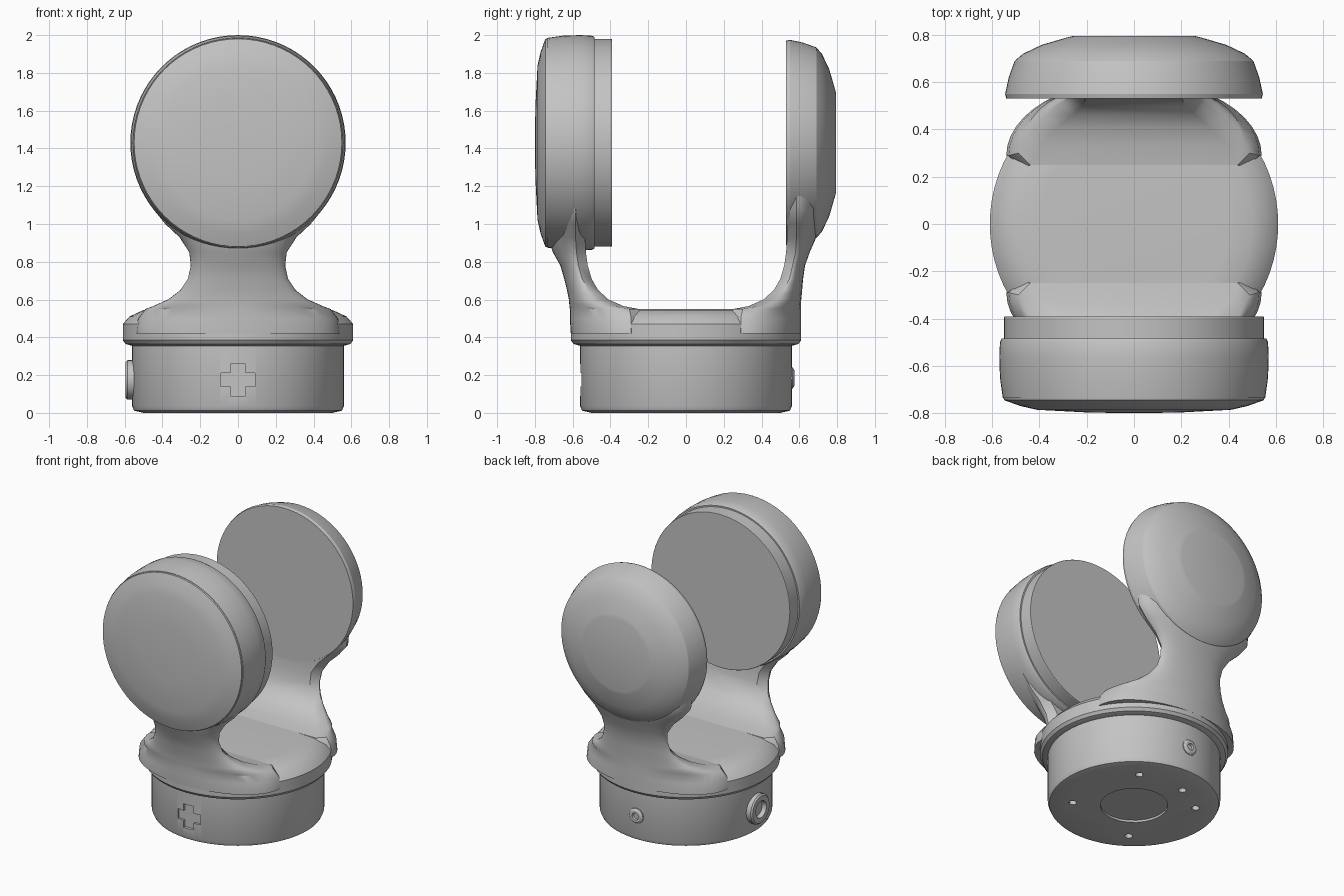
import bpy
import bmesh
from math import sin, cos, pi, radians
from mathutils import Matrix, Vector

if "Cube" in bpy.data.objects:
    bpy.data.objects.remove(bpy.data.objects["Cube"], do_unlink=True)

grey = bpy.data.materials.new("cast_grey")
grey.use_nodes = True
grey.diffuse_color = (0.55, 0.55, 0.55, 1)
grey.node_tree.nodes["Principled BSDF"].inputs["Base Color"].default_value = (0.55, 0.55, 0.55, 1)

HEAD_Z = 1.43
PORT_Z = 0.175


def finish(name, bm, angle=30):
    """Turn a bmesh into a named, shaded, coloured object."""
    bmesh.ops.remove_doubles(bm, verts=bm.verts, dist=1e-5)
    bmesh.ops.recalc_face_normals(bm, faces=bm.faces)
    mesh = bpy.data.meshes.new(name)
    bm.to_mesh(mesh)
    bm.free()
    mesh.materials.append(grey)
    ob = bpy.data.objects.new(name, mesh)
    bpy.context.collection.objects.link(ob)
    smooth(ob, angle)
    return ob


def smooth(ob, angle=30):
    bpy.ops.object.select_all(action='DESELECT')
    ob.select_set(True)
    bpy.context.view_layer.objects.active = ob
    bpy.ops.object.shade_smooth_by_angle(angle=radians(angle))


def skin(name, rings, angle=30):
    """Join equal closed rings of points and cap both ends."""
    bm = bmesh.new()
    loops = [[bm.verts.new(p) for p in ring] for ring in rings]
    n = len(loops[0])
    for a, b in zip(loops, loops[1:]):
        for i in range(n):
            j = (i + 1) % n
            bm.faces.new((a[i], a[j], b[j], b[i]))
    bm.faces.new(loops[0])
    bm.faces.new(loops[-1])
    return finish(name, bm, angle)


def turned(name, profile, axis=(0, 0, 1), origin=(0, 0, 0), sides=72, angle=30):
    """Turn (radius, height) pairs around an axis."""
    place = Matrix.Translation(origin) @ Vector(axis).to_track_quat('Z', 'Y').to_matrix().to_4x4()
    turn = [2 * pi * i / sides for i in range(sides)]
    rings = [[place @ Vector((r * cos(t), r * sin(t), h)) for t in turn] for r, h in profile]
    return skin(name, rings, angle)


def cut(ob, cutter):
    cutter.hide_render = True
    mod = ob.modifiers.new("cut", 'BOOLEAN')
    mod.operation = 'DIFFERENCE'
    mod.solver = 'EXACT'
    mod.object = cutter
    bpy.context.view_layer.objects.active = ob
    bpy.ops.object.modifier_apply(modifier=mod.name)
    bpy.data.objects.remove(cutter, do_unlink=True)


# Round base with a chamfered foot
base = turned("base", [(0.5, 0), (0.55, 0.012), (0.56, 0.035), (0.56, 0.37)])

# Screw holes and a shallow centre recess underneath
holes = [(0.4, 55 + 90 * k) for k in range(4)] + [(0.37, 108)]
for r, a in holes:
    at = (r * cos(radians(a)), r * sin(radians(a)), 0)
    cut(base, turned("hole_cutter", [(0.026, -0.1), (0.026, 0.1)], origin=at, sides=12))
cut(base, turned("recess_cutter", [(0.22, -0.1), (0.22, 0.015)], sides=24))

# Front socket: four-lobed shallow recess in the wall
for wide, tall in ((0.09, 0.035), (0.04, 0.085)):
    box = bmesh.new()
    bmesh.ops.create_cube(box, size=1, matrix=Matrix.Translation((0, -0.57, PORT_Z))
                          @ Matrix.Diagonal((2 * wide, 0.06, 2 * tall, 1)))
    cut(base, finish("socket_cutter", box))
smooth(base)

# Cable port ring on one side, small plug at the back
turned("cable_port", [(0.105, 0.53), (0.105, 0.585), (0.095, 0.595), (0.06, 0.595), (0.055, 0.565)],
       axis=(-1, 0, 0), origin=(0, 0, PORT_Z), sides=24)
turned("back_plug", [(0.055, 0.53), (0.055, 0.565), (0.04, 0.575), (0.025, 0.575), (0.022, 0.56)],
       axis=(0, 1, 0), origin=(0, 0, PORT_Z + 0.01), sides=12)

# Collar and floor of the fork
turned("fork_collar", [(0.56, 0.355), (0.595, 0.365), (0.61, 0.385), (0.61, 0.47),
                       (0.575, 0.51), (0.5, 0.545), (0.4, 0.55)], angle=25)

# Arm stations: height, half width, inner face, outer face at back, outer face at front
STATIONS = [
    (0.42, 0.54, 0.24, 0.61, 0.61), (0.5, 0.53, 0.24, 0.61, 0.615),
    (0.55, 0.49, 0.25, 0.61, 0.615), (0.565, 0.45, 0.33, 0.61, 0.617),
    (0.6, 0.37, 0.41, 0.61, 0.62), (0.65, 0.305, 0.465, 0.615, 0.63),
    (0.71, 0.265, 0.5, 0.62, 0.645), (0.78, 0.25, 0.52, 0.63, 0.665),
    (0.85, 0.258, 0.53, 0.655, 0.705), (0.93, 0.31, 0.535, 0.69, 0.73),
    (1.0, 0.385, 0.535, 0.72, 0.735), (1.08, 0.45, 0.535, 0.745, 0.735),
    (1.2, 0.46, 0.535, 0.75, 0.735),
]


def arm_section(z, w, inner, outer, side):
    """Flat inside face, bevelled edge, rounded outside."""
    edge = min(0.05, (outer - inner) * 0.4)
    rim = inner + edge
    pts = [(w - edge, inner)]
    for i in range(25):
        t = pi * i / 24
        pts.append((w * cos(t), rim + (outer - rim) * sin(t)))
    pts.append((edge - w, inner))
    return [(x, side * y, z) for x, y in pts]


for side, name in ((1, "back_arm"), (-1, "front_arm")):
    skin(name, [arm_section(z, w, yi, back if side > 0 else front, side)
                for z, w, yi, back, front in STATIONS], angle=40)

# Back head: domed disc with a flat cap
turned("back_head", [(0.54, 0.53), (0.545, 0.55), (0.53, 0.62), (0.505, 0.69), (0.47, 0.72),
                     (0.39, 0.758), (0.28, 0.79), (0.26, 0.795)],
       axis=(0, 1, 0), origin=(0, 0, HEAD_Z), angle=25)

# Front head: shell, shallow domed cover and inner rotor disc
turned("front_shell", [(0.56, 0.485), (0.567, 0.5), (0.57, 0.56), (0.567, 0.65), (0.555, 0.735)],
       axis=(0, -1, 0), origin=(0, 0, HEAD_Z))
turned("front_cover", [(0.553, 0.73), (0.55, 0.745), (0.48, 0.77), (0.41, 0.786), (0.2, 0.797), (0.03, 0.8)],
       axis=(0, -1, 0), origin=(0, 0, HEAD_Z), angle=20)
turned("front_rotor", [(0.548, 0.392), (0.55, 0.395), (0.55, 0.5)],
       axis=(0, -1, 0), origin=(0, 0, HEAD_Z))
